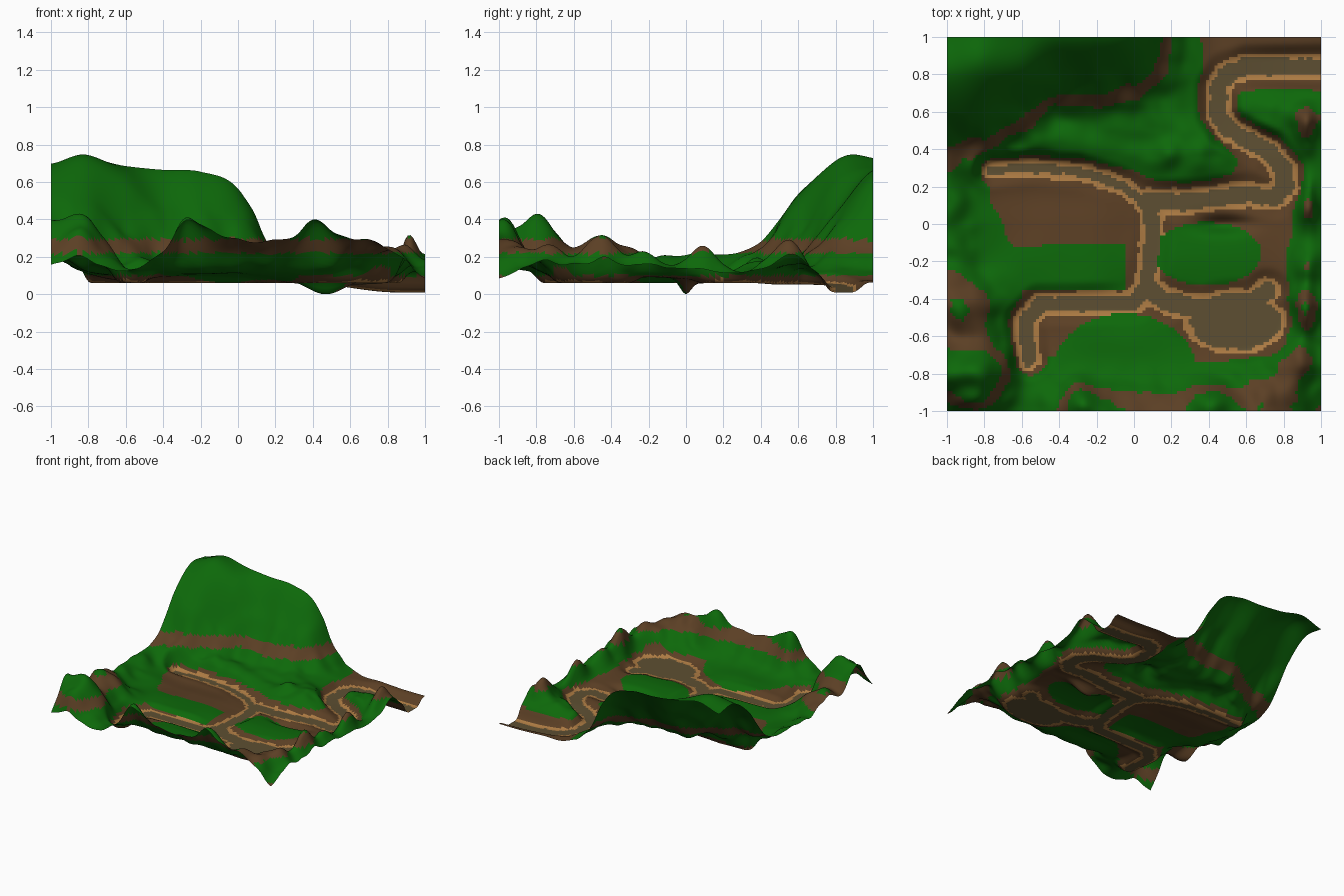
import bpy, bmesh, math
from mathutils import Vector, noise

if "Cube" in bpy.data.objects:
    bpy.data.objects.remove(bpy.data.objects["Cube"])

# Coarse relief in hundredths: rows run from back (y=1) to front (y=-1), columns from x=-1 to x=1
RELIEF = [
    [68, 72, 69, 67, 66, 57, 22, 9, 8, 7, 7],
    [69, 70, 61, 45, 43, 36, 19, 10, 8, 6, 4],
    [54, 50, 31, 21, 19, 18, 15, 11, 14, 18, 20],
    [28, 23, 17, 16, 15, 15, 18, 17, 10, 12, 14],
    [22, 12, 8, 8, 8, 8, 11, 11, 9, 8, 11],
    [21, 13, 9, 9, 9, 7, 9, 9, 9, 9, 13],
    [22, 13, 11, 10, 10, 8, 10, 10, 10, 10, 15],
    [26, 21, 11, 10, 10, 7, 8, 8, 8, 9, 16],
    [24, 22, 9, 10, 11, 11, 9, 7, 8, 14, 16],
    [40, 41, 15, 14, 14, 14, 14, 14, 17, 23, 17],
    [14, 15, 13, 22, 34, 30, 29, 34, 29, 26, 9],
]
GRID = [[h / 100 for h in row] for row in reversed(RELIEF)]

# Sunken trails: (points, half width)
TRAILS = [
    ([(1.1, .84), (.6, .84), (.5, .81), (.45, .73), (.45, .59), (.5, .51), (.6, .45), (.72, .39),
      (.8, .29), (.81, .2), (.75, .14), (.6, .16), (.3, .12), (.06, .12)], .045),
    ([(.06, .12), (-.08, .21), (-.3, .28), (-.55, .3), (-.76, .29)], .025),
    ([(.09, .12), (.1, -.05), (.07, -.32), (0, -.42), (-.5, -.43), (-.58, -.52), (-.56, -.72)], .04),
    ([(.07, -.34), (.18, -.42), (.35, -.45), (.5, -.5)], .05),
    ([(.6, -.45), (.71, -.36)], .05),
]
# Extra peaks and the hollow: (x, y, height, spread x, spread y)
PEAKS = [
    (-.28, -.95, .12, .08, .09), (.41, -.95, .08, .1, .09), (.68, -.93, .05, .06, .09),
    (-.87, -.95, .12, .12, .06), (-.9, -.45, .08, .09, .1), (-.84, .9, .03, .12, .12),
    (.91, -.45, .16, .06, .16), (.93, .1, .15, .05, .12), (.92, .52, .11, .05, .1),
    (.92, -.2, .07, .06, .1), (.89, -.75, .06, .08, .1),
]
HOLLOW = (.47, 0.0, -.085, .14, .045)


def cubic(p, t):
    a, b, c, d = p
    return b + .5 * t * (c - a + t * (2*a - 5*b + 4*c - d + t * (3*(b - c) + d - a)))


def relief(x, y):
    u, v = (x + 1) * 5, (y + 1) * 5
    i, j = max(min(int(u), 9), 0), max(min(int(v), 9), 0)
    at = lambda k: min(max(k, 0), 10)
    rows = [cubic([GRID[at(j + b)][at(i + a)] for a in range(-1, 3)], u - i) for b in range(-1, 3)]
    return cubic(rows, v - j)


def smooth(t):
    t = min(max(t, 0), 1)
    return t * t * (3 - 2 * t)


def bump(x, y, b):
    return b[2] * math.exp(-((x - b[0]) / b[3])**2 - ((y - b[1]) / b[4])**2)


def oval(x, y, cx, cy, rx, ry):
    return math.hypot((x - cx) / rx, (y - cy) / ry)


def trail_distance(x, y):
    # distance beyond the trail edge; the pond at the front is a wide oval
    best = (oval(x, y, .54, -.52, .24, .15) - 1) * .15
    for pts, w in TRAILS:
        for (ax, ay), (bx, by) in zip(pts, pts[1:]):
            dx, dy = bx - ax, by - ay
            t = min(max(((x-ax)*dx + (y-ay)*dy) / (dx*dx + dy*dy), 0), 1)
            best = min(best, math.hypot(x - ax - t*dx, y - ay - t*dy) - w)
    return best


def height(x, y):
    z = relief(x, y) + sum(bump(x, y, p) for p in PEAKS)
    rough = smooth((z - .11) / .07) * (1 - smooth((z - .35) / .2))
    z += .04 * rough * noise.noise(Vector((x * 8, y * 8, 3.1)))
    bed = .065 - .05 * smooth((x - .35) / .5) * smooth((y - .35) / .4)
    k = smooth(trail_distance(x, y) / .085)
    return max(bed + (z - bed) * k, bed) + bump(x, y, HOLLOW)


def colour_index(x, y, z):
    wob = noise.noise(Vector((x * 20, y * 20, 0)))
    d = trail_distance(x, y) + .012 * wob
    if d < 0:
        return 0
    if oval(x, y, .39, -.16, .29, .17) < 1 or oval(x, y, -.05, -.78, .38, .3) < 1 and z < .2:
        return 3
    if d < .025 and z < .12:
        return 1
    meadow = -1 < x < -.04 and -.36 < y < -.1 - .08 * (x + .05)**2
    if meadow and z < .2:
        return 3
    basin = -.6 < x < .82 and -.7 < y < .1 and z < .15
    return 2 if z < .1 or basin or .22 < z + .015 * wob < .295 else 3


# Terrain sheet
bm = bmesh.new()
bmesh.ops.create_grid(bm, x_segments=130, y_segments=130, size=1)
for v in bm.verts:
    v.co.z = height(v.co.x, v.co.y)
low = min(v.co.z for v in bm.verts)
for v in bm.verts:
    v.co.z -= low
for f in bm.faces:
    f.material_index = colour_index(*f.calc_center_median())
    f.smooth = True
mesh = bpy.data.meshes.new("terrain")
bm.to_mesh(mesh)
bm.free()
terrain = bpy.data.objects.new("terrain", mesh)
bpy.context.collection.objects.link(terrain)

# Ground colours: trail bed, sandy bank, soil, grass
for name, rgb in [("trail_bed", (.11, .078, .032)), ("sandy_bank", (.41, .195, .055)),
                  ("soil", (.105, .05, .018)), ("grass", (.004, .14, .003))]:
    mat = bpy.data.materials.new(name)
    mat.diffuse_color = (*rgb, 1)
    mat.use_nodes = True
    mat.node_tree.nodes["Principled BSDF"].inputs["Base Color"].default_value = mat.diffuse_color
    mesh.materials.append(mat)
